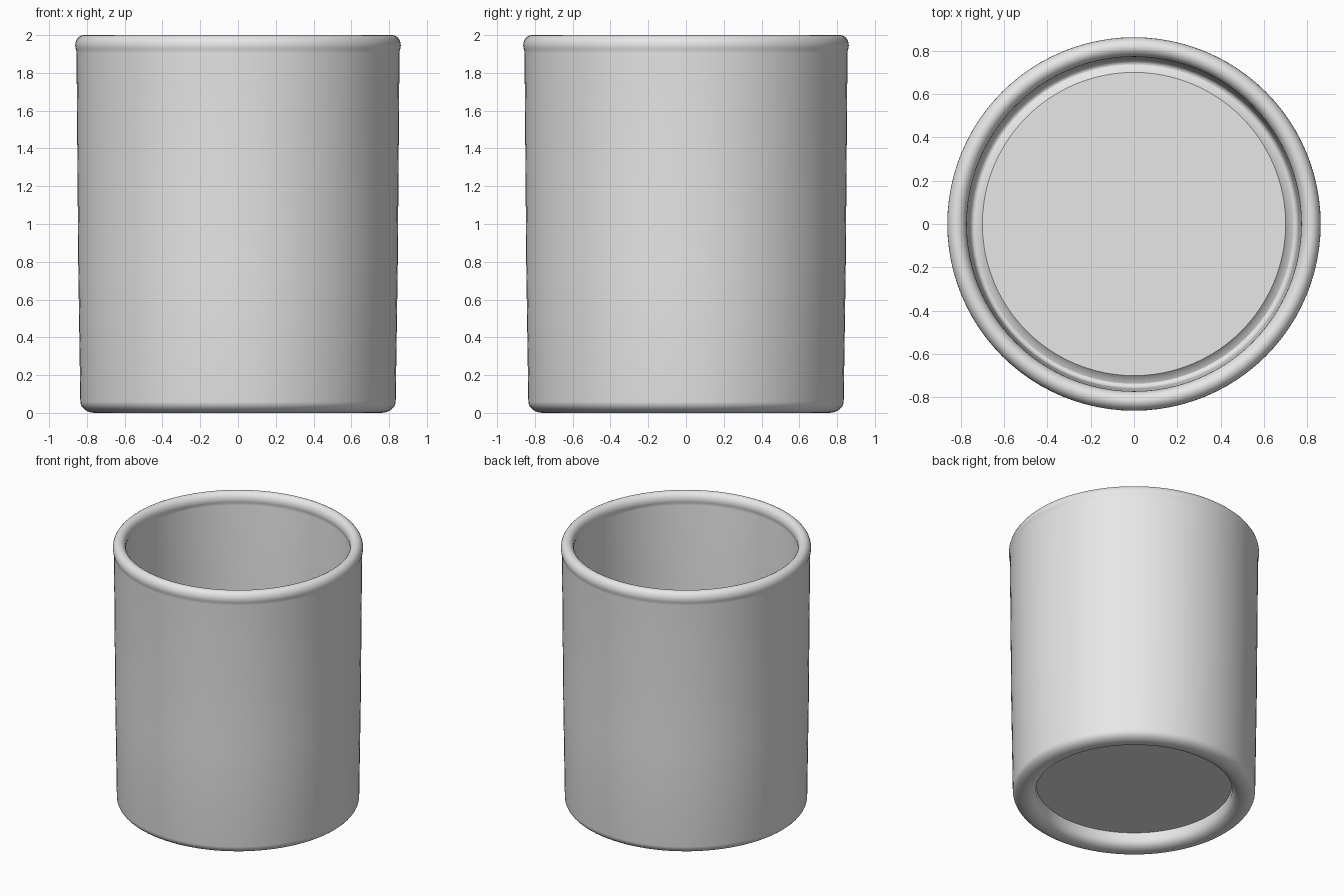
import bpy
import math

cube = bpy.data.objects.get("Cube")
if cube:
    bpy.data.objects.remove(cube, do_unlink=True)

SEGMENTS = 96

# One plain pale grey
grey = bpy.data.materials.new("pale_grey")
grey.use_nodes = True
colour = (0.8, 0.8, 0.8, 1)
grey.diffuse_color = colour
grey.node_tree.nodes["Principled BSDF"].inputs["Base Color"].default_value = colour


def arc(cx, cz, rx, rz, start, end, steps):
    """Points on an elliptical arc, angles in degrees."""
    angles = [math.radians(start + (end - start) * i / steps) for i in range(steps + 1)]
    return [(cx + rx * math.cos(a), cz + rz * math.sin(a)) for a in angles]


def lathe(name, profile):
    """Revolve a (radius, height) profile, closing both ends with a disc."""
    verts, faces = [], []
    for r, z in profile:
        for i in range(SEGMENTS):
            a = 2 * math.pi * i / SEGMENTS
            verts.append((r * math.cos(a), r * math.sin(a), z))
    for ring in range(len(profile) - 1):
        low, high = ring * SEGMENTS, (ring + 1) * SEGMENTS
        for i in range(SEGMENTS):
            j = (i + 1) % SEGMENTS
            faces.append((low + i, low + j, high + j, high + i))
    faces.append(tuple(reversed(range(SEGMENTS))))
    last = (len(profile) - 1) * SEGMENTS
    faces.append(tuple(range(last, last + SEGMENTS)))
    mesh = bpy.data.meshes.new(name)
    mesh.from_pydata(verts, [], faces)
    mesh.materials.append(grey)
    obj = bpy.data.objects.new(name, mesh)
    bpy.context.collection.objects.link(obj)
    bpy.ops.object.select_all(action="DESELECT")
    obj.select_set(True)
    bpy.context.view_layer.objects.active = obj
    bpy.ops.object.shade_smooth_by_angle(angle=math.radians(28))
    return obj


# Recessed underside, then the rounded foot
profile = [(0.675, 0.11), (0.675, 0.055)]
profile += arc(0.755, 0.055, 0.076, 0.055, 200, 270, 6)
profile += arc(0.755, 0.06, 0.08, 0.06, -90, 0, 8)[1:]
# Slightly flared outer wall, then the rounded rim with a crease on each side
profile += [(0.846, 0.8), (0.855, 1.905)]
profile += arc(0.817, 1.945, 0.045, 0.055, -30, 210, 16)
# Inner wall
profile += [(0.777, 1.905), (0.767, 0.8)]
# Shallow groove around the raised floor
profile += arc(0.737, 0.195, 0.022, 0.03, 0, -90, 6)
profile += [(0.718, 0.172), (0.70, 0.19)]

lathe("cup", profile)
